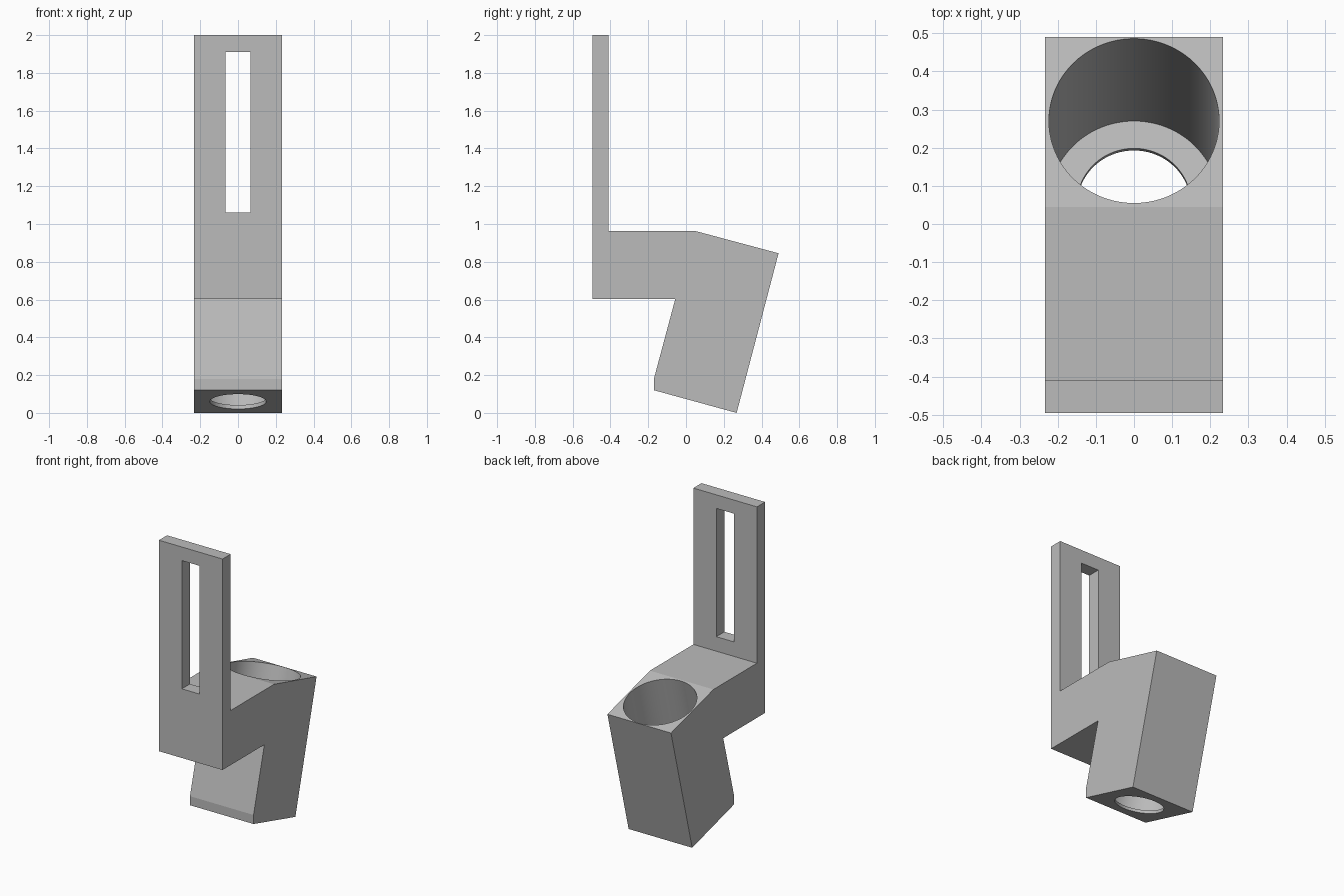
import bpy, bmesh, math
from mathutils import Vector

cube = bpy.data.objects.get("Cube")
if cube:
    bpy.data.objects.remove(cube, do_unlink=True)

HALF_WIDTH = 0.233
TILT = math.radians(14.7)
AXIS = Vector((0, math.sin(TILT), math.cos(TILT)))
BASE = Vector((0, 0.049, 0.06))      # centre of the socket's lower face

grey = bpy.data.materials.new("plain grey")
grey.use_nodes = True
grey.diffuse_color = (0.5, 0.5, 0.5, 1)
grey.node_tree.nodes["Principled BSDF"].inputs["Base Color"].default_value = (0.5, 0.5, 0.5, 1)


def add_object(name, bm):
    bmesh.ops.recalc_face_normals(bm, faces=bm.faces)
    mesh = bpy.data.meshes.new(name)
    bm.to_mesh(mesh)
    bm.free()
    mesh.materials.append(grey)
    obj = bpy.data.objects.new(name, mesh)
    bpy.context.scene.collection.objects.link(obj)
    return obj


def tilted_cylinder(name, radius, start, end):
    """Cylinder along the socket axis, measured up from the lower face."""
    bm = bmesh.new()
    bmesh.ops.create_cone(bm, cap_ends=True, segments=96, radius1=radius,
                          radius2=radius, depth=end - start)
    obj = add_object(name, bm)
    obj.location = BASE + AXIS * (start + end) / 2
    obj.rotation_euler.x = -TILT
    return obj


# Bracket body: side profile (y, z) extruded across the width
profile = [(-0.495, 2), (-0.41, 2), (-0.41, 0.964), (0.045, 0.964), (0.49, 0.845),
           (0.268, 0), (-0.17, 0.12), (-0.17, 0.18), (-0.057, 0.602), (-0.495, 0.602)]
bm = bmesh.new()
side = bm.faces.new([bm.verts.new((-HALF_WIDTH, y, z)) for y, z in profile])
grown = bmesh.ops.extrude_face_region(bm, geom=[side])["geom"]
bmesh.ops.translate(bm, vec=(2 * HALF_WIDTH, 0, 0),
                    verts=[v for v in grown if isinstance(v, bmesh.types.BMVert)])
body = add_object("angled_holder_bracket", bm)

# Mounting slot through the upright plate
bm = bmesh.new()
bmesh.ops.create_cube(bm, size=1)
slot = add_object("slot_cutter", bm)
slot.scale = (0.13, 0.4, 0.85)
slot.location = (0, -0.45, 1.485)

# Wide socket bore and the smaller hole in its thin floor
bore = tilted_cylinder("bore_cutter", 0.223, 0.02, 1.1)
floor_hole = tilted_cylinder("floor_hole_cutter", 0.149, -0.1, 0.2)

for cutter in (slot, bore, floor_hole):
    cutter.hide_render = True
    cutter.hide_viewport = True
    cutter.display_type = 'WIRE'
    cut = body.modifiers.new(cutter.name, 'BOOLEAN')
    cut.operation = 'DIFFERENCE'
    cut.solver = 'EXACT'
    cut.object = cutter

# Apply the cuts, then smooth only the round walls
bpy.context.view_layer.update()
evaluated = body.evaluated_get(bpy.context.evaluated_depsgraph_get())
finished = bpy.data.meshes.new_from_object(evaluated)
body.modifiers.clear()
body.data = finished
for cutter in (slot, bore, floor_hole):
    bpy.data.objects.remove(cutter, do_unlink=True)

bpy.ops.object.select_all(action='DESELECT')
body.select_set(True)
bpy.context.view_layer.objects.active = body
bpy.ops.object.shade_smooth_by_angle(angle=math.radians(10))
